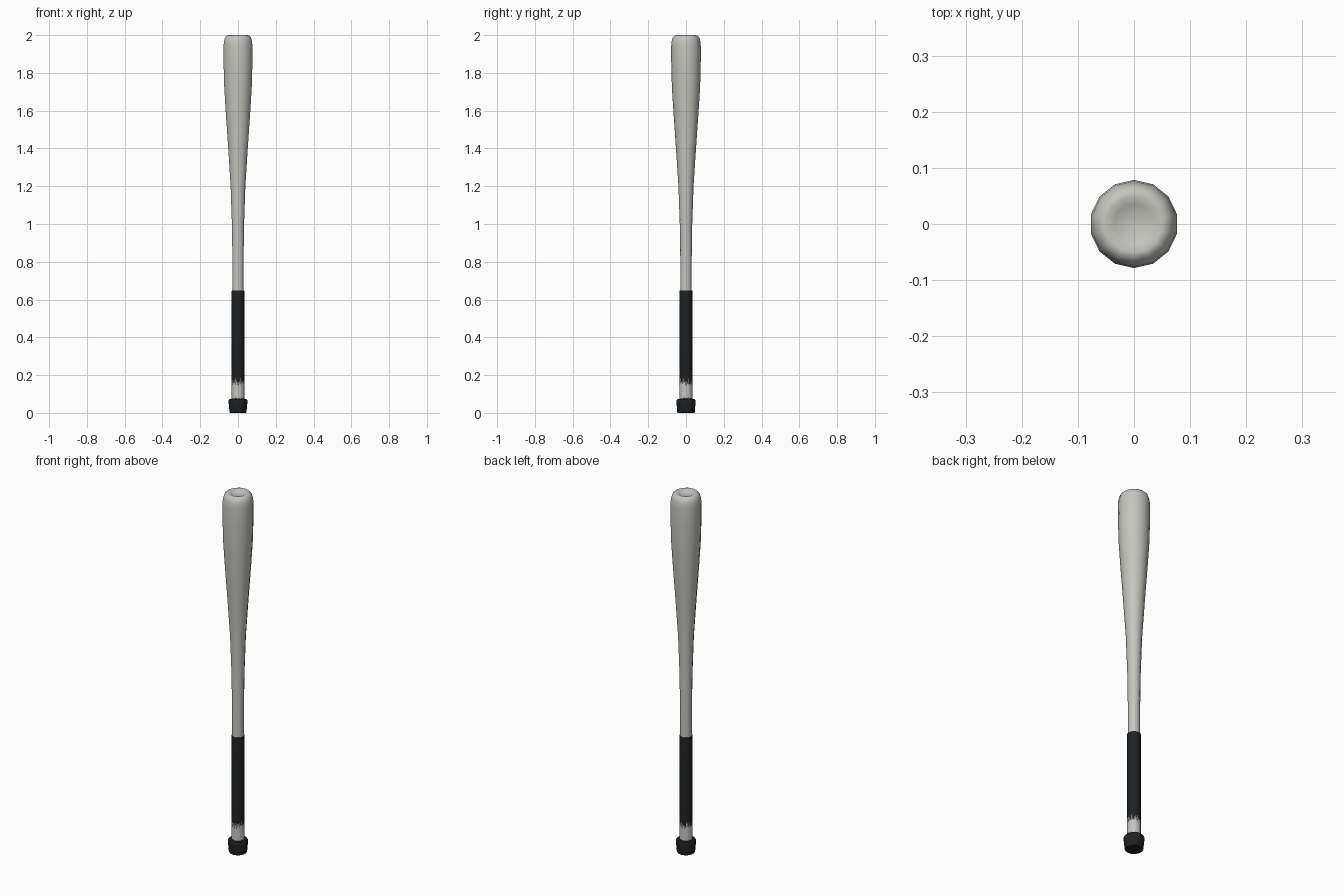
import bpy, bmesh, math, random

if "Cube" in bpy.data.objects:
    bpy.data.objects.remove(bpy.data.objects["Cube"])

random.seed(4)
SIDES = 14


def material(name, rgb):
    m = bpy.data.materials.new(name)
    m.diffuse_color = (*rgb, 1)
    m.use_nodes = True
    m.node_tree.nodes["Principled BSDF"].inputs["Base Color"].default_value = m.diffuse_color
    return m


ash = material("pale grey wood", (0.56, 0.56, 0.52))
black = material("black tape", (0.014, 0.015, 0.016))


def finish(name, bm, mats, angle=40):
    bmesh.ops.recalc_face_normals(bm, faces=bm.faces)
    me = bpy.data.meshes.new(name)
    bm.to_mesh(me)
    bm.free()
    ob = bpy.data.objects.new(name, me)
    bpy.context.collection.objects.link(ob)
    for m in mats:
        me.materials.append(m)
    bpy.ops.object.select_all(action='DESELECT')
    ob.select_set(True)
    bpy.context.view_layer.objects.active = ob
    bpy.ops.object.shade_smooth_by_angle(angle=math.radians(angle))
    return ob


def loft(rings):
    """Skin a list of equal-length vertex position rings; return bmesh and face bands."""
    bm = bmesh.new()
    vs = [[bm.verts.new(p) for p in ring] for ring in rings]
    n = len(vs[0])
    bands = [[bm.faces.new((a[i], a[(i + 1) % n], b[(i + 1) % n], b[i])) for i in range(n)]
             for a, b in zip(vs, vs[1:])]
    ends = [bm.faces.new(vs[0]), bm.faces.new(vs[-1])]
    return bm, bands, ends


def ring(r, z, cuts=1):
    """14-sided ring, corner towards +y, each side split into cuts; z may vary by column."""
    pts = []
    for i in range(SIDES * cuts):
        k, f = divmod(i, cuts)
        a0, a1 = (math.pi / 2 + 2 * math.pi * j / SIDES for j in (k, k + 1))
        f /= cuts
        x = r * (math.cos(a0) * (1 - f) + math.cos(a1) * f)
        y = r * (math.sin(a0) * (1 - f) + math.sin(a1) * f)
        pts.append((x, y, z[i] if isinstance(z, list) else z))
    return pts


# Barrel and shaft, with a shallow cupped tip
profile = [(0.030, 0.62), (0.030, 0.80), (0.033, 1.00), (0.040, 1.20), (0.053, 1.40),
           (0.067, 1.60), (0.0745, 1.72), (0.078, 1.84), (0.0785, 1.94), (0.076, 1.968),
           (0.070, 1.988), (0.060, 1.998), (0.050, 2.00), (0.036, 1.994), (0.018, 1.988)]
bm, bands, ends = loft([ring(r, z) for r, z in profile])
finish("barrel", bm, [ash])

# Wrapped handle: black tape with a ragged lower edge over bare wood
CUTS = 4
count = SIDES * CUTS
ragged = [0.137 + random.uniform(0, 0.014) if i % 2 else 0.162 + random.uniform(0, 0.026)
          for i in range(count)]
bm, bands, ends = loft([ring(0.034, 0.06, CUTS), ring(0.034, ragged, CUTS),
                        ring(0.034, 0.20, CUTS), ring(0.034, 0.645, CUTS),
                        ring(0.0335, 0.648, CUTS)])
for f in [f for band in bands[1:] for f in band] + [ends[1]]:
    f.material_index = 1
finish("handle_grip", bm, [ash, black])

# Ragged tape collar just above the knob
collar = [0.074 if i % 2 else 0.074 + random.uniform(0.002, 0.010) for i in range(count)]
bm, bands, ends = loft([ring(0.0345, 0.05, CUTS), ring(0.0345, collar, CUTS)])
bm.faces.remove(ends[1])
finish("knob_collar", bm, [black])

# Flared end knob
bm, bands, ends = loft([ring(r, z) for r, z in
                        [(0.044, 0.0), (0.0465, 0.004), (0.048, 0.03), (0.051, 0.052),
                         (0.051, 0.066), (0.047, 0.072), (0.034, 0.074)]])
finish("knob", bm, [black])
